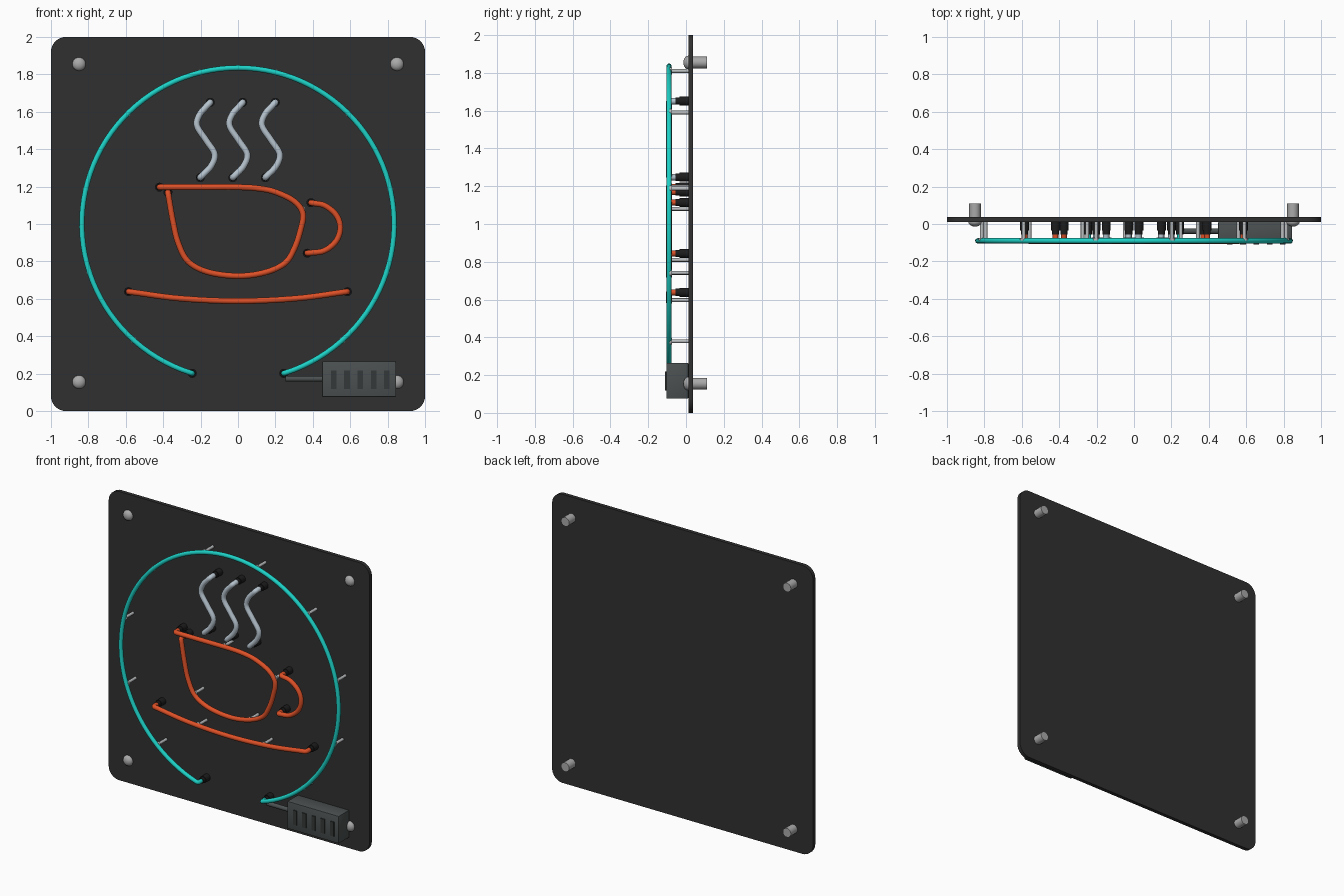
import bpy, bmesh, math
from mathutils import Vector, Matrix

cube = bpy.data.objects.get("Cube")
if cube:
    bpy.data.objects.remove(cube, do_unlink=True)


def material(name, r, g, b):
    m = bpy.data.materials.new(name)
    m.use_nodes = True
    m.diffuse_color = (r, g, b, 1)
    m.node_tree.nodes["Principled BSDF"].inputs["Base Color"].default_value = (r, g, b, 1)
    return m


PANEL = material("charcoal panel", .03, .03, .03)
TEAL = material("teal glass", .012, .64, .57)
ORANGE = material("orange glass", .72, .08, .02)
WHITE = material("pale blue glass", .47, .55, .62)
RUBBER = material("black rubber", .012, .012, .012)
CLEAR = material("support grey", .5, .52, .53)
STEEL = material("steel", .4, .4, .4)
CASE = material("grey casing", .07, .08, .08)
VENT = material("dark vent", .035, .04, .04)

TUBE_Y = -.09     # depth of the glass tubes
PANEL_Y = .012    # front face of the panel


def finish(bm, name, mat, smooth=True):
    me = bpy.data.meshes.new(name)
    bm.to_mesh(me)
    bm.free()
    ob = bpy.data.objects.new(name, me)
    bpy.context.collection.objects.link(ob)
    me.materials.append(mat)
    if smooth:
        bpy.ops.object.select_all(action='DESELECT')
        ob.select_set(True)
        bpy.context.view_layer.objects.active = ob
        bpy.ops.object.shade_smooth_by_angle(angle=math.radians(40))
    return ob


def rod(bm, x, z, y0, y1, r, sides=20):
    """Cylinder running along y."""
    mat = Matrix.Translation((x, (y0 + y1) / 2, z)) @ Matrix.Rotation(math.pi / 2, 4, 'X')
    bmesh.ops.create_cone(bm, cap_ends=True, segments=sides, radius1=r, radius2=r,
                          depth=abs(y1 - y0), matrix=mat)


def box(bm, x0, x1, y0, y1, z0, z1):
    mat = Matrix.Translation(((x0 + x1) / 2, (y0 + y1) / 2, (z0 + z1) / 2)) \
        @ Matrix.Diagonal((x1 - x0, y1 - y0, z1 - z0, 1))
    return bmesh.ops.create_cube(bm, size=1, matrix=mat)["verts"]


def spline(pts, steps=8):
    """Smooth path through the (x, z) points."""
    p = [Vector((x, TUBE_Y, z)) for x, z in pts]
    p = [2 * p[0] - p[1]] + p + [2 * p[-1] - p[-2]]
    out = []
    for a, b, c, d in zip(p, p[1:], p[2:], p[3:]):
        for i in range(steps):
            t = i / steps
            out.append(.5 * (2 * b + (c - a) * t + (2 * a - 5 * b + 4 * c - d) * t * t
                             + (3 * b - a - 3 * c + d) * t ** 3))
    return out + [p[-2]]


def return_bend(end, inner):
    """Points that turn a tube end back towards the panel."""
    d = (end - inner).normalized()
    return [end + d * a + Vector((0, b, 0)) for a, b in ((.006, .003), (.01, .01), (.01, .07))]


def tube(name, path, r, mat):
    """Glass tube with bent ends and a rubber boot on each end."""
    head, tail = return_bend(path[0], path[1]), return_bend(path[-1], path[-2])
    pts = head[::-1] + path + tail
    cu = bpy.data.curves.new(name, 'CURVE')
    cu.dimensions = '3D'
    cu.bevel_depth = r
    cu.bevel_resolution = 4
    cu.use_fill_caps = True
    sp = cu.splines.new('POLY')
    sp.points.add(len(pts) - 1)
    for q, v in zip(sp.points, pts):
        q.co = (*v, 1)
    sp.use_smooth = True
    ob = bpy.data.objects.new(name, cu)
    bpy.context.collection.objects.link(ob)
    cu.materials.append(mat)
    bpy.ops.object.select_all(action='DESELECT')
    ob.select_set(True)
    bpy.context.view_layer.objects.active = ob
    bpy.ops.object.convert(target='MESH')
    bm = bmesh.new()
    for e in (head[-1], tail[-1]):
        rod(bm, e.x, e.z, PANEL_Y, -.034, .024)
        rod(bm, e.x, e.z, -.034, -.055, .019)
    finish(bm, name + "_boots", RUBBER)


# Back panel with rounded corners
bm = bmesh.new()
verts = box(bm, -1, 1, PANEL_Y, .038, 0, 2)
corners = [e for e in bm.edges if abs(e.verts[0].co.y - e.verts[1].co.y) > .01]
bmesh.ops.bevel(bm, geom=corners, offset=.08, segments=8, affect='EDGES', profile=.5)
finish(bm, "back_panel", PANEL)

# Wall spacers and domed screw heads at the corners
spacers, heads = bmesh.new(), bmesh.new()
for x in (-.85, .85):
    for z in (.155, 1.855):
        rod(spacers, x, z, .036, .11, .031, 24)
        dome = Matrix.Translation((x, PANEL_Y, z)) @ Matrix.Diagonal((.036, .026, .036, 1))
        bmesh.ops.create_uvsphere(heads, u_segments=24, v_segments=12, radius=1, matrix=dome)
finish(spacers, "wall_spacers", STEEL)
finish(heads, "screw_heads", STEEL)

# Open ring
R = .835
start, sweep = math.radians(-72.3), math.radians(324.6)
ring = [Vector((R * math.cos(start + sweep * i / 96), TUBE_Y,
                1 + R * math.sin(start + sweep * i / 96))) for i in range(97)]
tube("ring_tube", ring, .0145, TEAL)

# Cup, handle and saucer
cup = [(-.41, 1.197), (-.2, 1.197), (0, 1.197), (.11, 1.19), (.2, 1.171), (.3, 1.122),
       (.347, 1.055), (.333, .963), (.3, .866), (.25, .79), (.144, .741), (0, .722),
       (-.16, .743), (-.267, .80), (-.32, .90), (-.348, 1.016), (-.373, 1.16)]
handle = [(.4, 1.112), (.465, 1.098), (.525, 1.048), (.547, .98), (.524, .908),
          (.46, .857), (.38, .845)]
saucer = [(-.575, .637), (-.31, .602), (0, .588), (.31, .602), (.575, .637)]
for name, pts in (("cup_tube", cup), ("handle_tube", handle), ("saucer_tube", saucer)):
    tube(name, spline(pts), .016, ORANGE)

# Three wisps of steam
steam = [(-.155, 1.643), (-.205, 1.585), (-.219, 1.525), (-.17, 1.447), (-.125, 1.374),
         (-.144, 1.31), (-.195, 1.255)]
for i in range(3):
    tube(f"steam_tube_{i + 1}", spline([(x + .174 * i, z) for x, z in steam]), .0175, WHITE)

# Tube supports: a pin with a small cradle
spots = [(s * R * math.sin(math.radians(a)), 1 + R * math.cos(math.radians(a)))
         for a in (14, 45, 77, 108, 138) for s in (-1, 1)]
spots += [(-.25, .597), (.25, .597), (.145, .741), (-.275, .81), (-.05, 1.197), (.342, 1.08)]
bm = bmesh.new()
for x, z in spots:
    rod(bm, x, z, PANEL_Y, -.088, .01, 12)
    rod(bm, x, z, -.074, -.088, .018, 12)
finish(bm, "tube_supports", CLEAR)

# Power box with five vents
bm = bmesh.new()
box(bm, .45, .845, -.104, PANEL_Y, .075, .265)
bmesh.ops.bevel(bm, geom=bm.edges[:], offset=.005, segments=2, affect='EDGES', profile=.5)
finish(bm, "power_box", CASE)
bm = bmesh.new()
for i in range(5):
    x = .512 + .071 * i
    box(bm, x - .015, x + .015, -.11, -.102, .118, .218)
finish(bm, "power_box_vents", VENT, smooth=False)

# Power lead into the box
bm = bmesh.new()
lead = Matrix.Translation((.355, -.038, .172)) @ Matrix.Rotation(math.pi / 2, 4, 'Y')
bmesh.ops.create_cone(bm, cap_ends=True, segments=16, radius1=.015, radius2=.015,
                      depth=.2, matrix=lead)
finish(bm, "power_lead", CASE)
